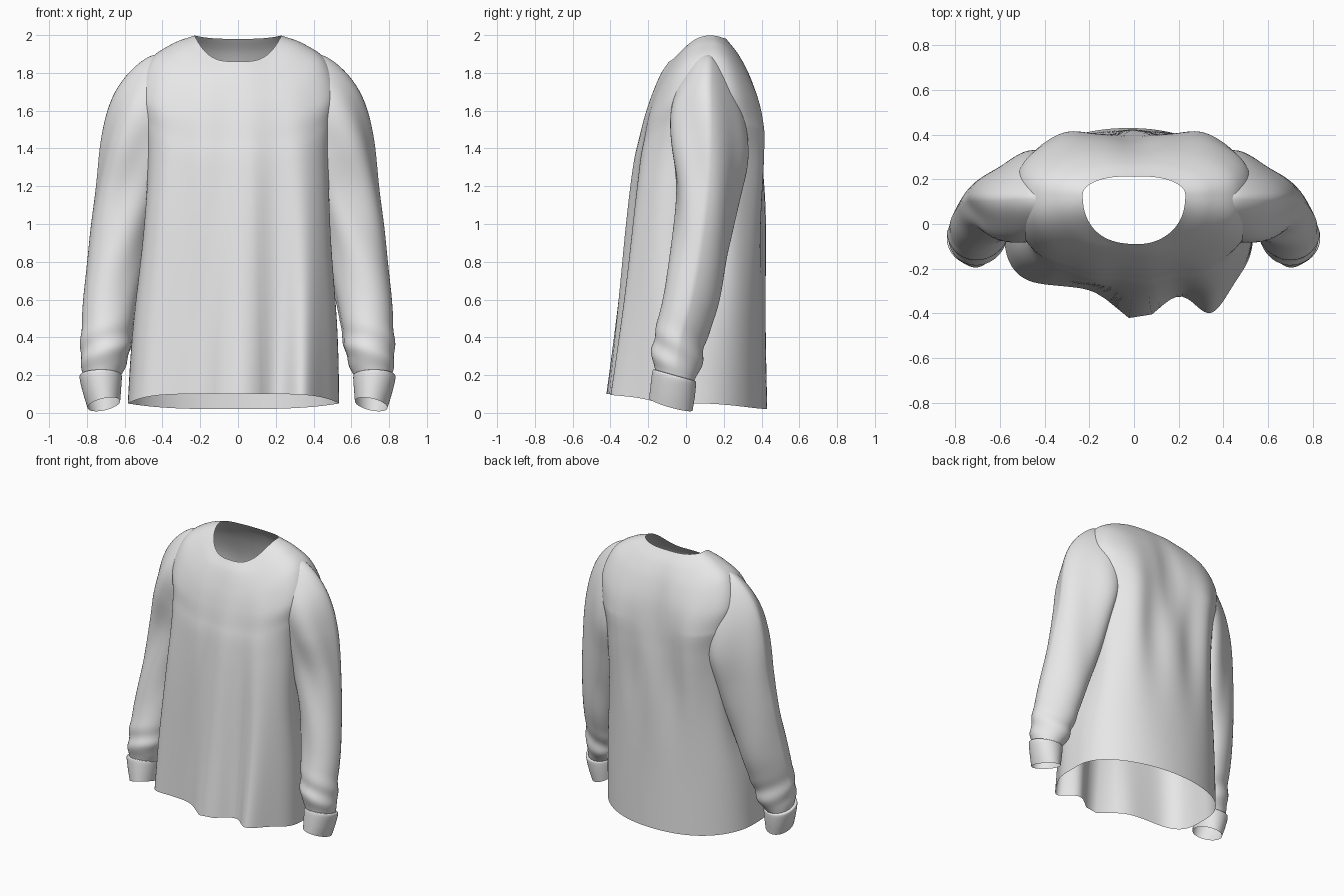
import bpy, bmesh, math
from math import sin, cos, pi, exp
from mathutils import Vector
from mathutils.bvhtree import BVHTree

cube = bpy.data.objects.get("Cube")
if cube:
    bpy.data.objects.remove(cube)

fabric = bpy.data.materials.new("light grey fabric")
fabric.use_nodes = True
GREY = (0.8, 0.8, 0.8, 1)
fabric.diffuse_color = GREY
fabric.node_tree.nodes["Principled BSDF"].inputs["Base Color"].default_value = GREY


def spline(keys, t):
    """Smooth interpolation through a list of key tuples, t from 0 to 1."""
    s = t * (len(keys) - 1)
    i = min(int(s), len(keys) - 2)
    f = s - i
    p1, p2 = Vector(keys[i]), Vector(keys[i + 1])
    p0 = Vector(keys[i - 1]) if i else 2 * p1 - p2
    p3 = Vector(keys[i + 2]) if i + 2 < len(keys) else 2 * p2 - p1
    return p1 + 0.5 * f * (p2 - p0 + f * (2 * p0 - 5 * p1 + 4 * p2 - p3
                                          + f * (3 * (p1 - p2) + p3 - p0)))


def loft(name, point, rows, cols, flip=False):
    """Open tube whose surface is point(t, angle)."""
    verts = [point(r / rows, 2 * pi * c / cols)
             for r in range(rows + 1) for c in range(cols)]
    faces = []
    for r in range(rows):
        for c in range(cols):
            d = (c + 1) % cols
            f = (r * cols + c, r * cols + d, (r + 1) * cols + d, (r + 1) * cols + c)
            faces.append(f[::-1] if flip else f)
    mesh = bpy.data.meshes.new(name)
    mesh.from_pydata(verts, [], faces)
    mesh.materials.append(fabric)
    mesh.shade_smooth()
    obj = bpy.data.objects.new(name, mesh)
    bpy.context.collection.objects.link(obj)
    return obj


def tree_of(obj):
    return BVHTree.FromPolygons([v.co for v in obj.data.vertices],
                                [p.vertices for p in obj.data.polygons])


def open_inside(obj, tree, min_x):
    """Remove the faces of obj that lie hidden inside the other tube."""
    bm = bmesh.new()
    bm.from_mesh(obj.data)
    hidden = []
    for face in bm.faces:
        p = face.calc_center_median()
        co, normal, _, dist = tree.find_nearest(p)
        if abs(p.x) > min_x and (p - co).dot(normal) < -max(.02, .6 * dist):
            hidden.append(face)
    bmesh.ops.delete(bm, geom=hidden, context='FACES')
    bm.to_mesh(obj.data)
    bm.free()


def bump(x, centre, width):
    return exp(-((x - centre) / width) ** 2)


def power(v, e):
    return math.copysign(abs(v) ** e, v)


# Body rings from hem to neck: half width, side y, front y, back y, side z, front z, back z
BODY = [(.56, .05, -.285, .43, .05, .10, .02),
        (.545, .05, -.275, .42, .5, .5, .5),
        (.515, .07, -.265, .415, 1.0, 1.0, 1.0),
        (.495, .09, -.25, .425, 1.35, 1.32, 1.33),
        (.51, .11, -.23, .42, 1.54, 1.46, 1.5),
        (.53, .12, -.21, .395, 1.71, 1.57, 1.65),
        (.465, .125, -.18, .345, 1.87, 1.68, 1.79),
        (.345, .13, -.135, .285, 1.955, 1.79, 1.90),
        (.23, .13, -.09, .22, 1.998, 1.86, 1.98)]


def body_point(t, a):
    hw, ys, yf, yb, zs, zf, zb = spline(BODY, t)
    front = sin(a) < 0
    e = .52 + .36 * t if front else .62 + .34 * abs(2 * t - 1)
    x = hw * power(cos(a), e)
    s = power(sin(a), e)
    side = abs(cos(a)) ** 3
    z = side * zs + (1 - side) * (zf if front else zb)
    y = ys + abs(s) * ((yf if front else yb) - ys)
    # The sides tuck in behind the sleeves
    x *= 1 - .1 * bump(y, .1, .15) * bump(z, .95, .4)
    # Hanging folds: deep at the front hem, soft pleats over the back
    if front:
        fall = max(0, 1 - z / 1.7) ** 1.3
        fold = (.16 * bump(x, .04, .14) + .15 * bump(x, .37, .1)
                + .02 * bump(x, -.5, .12))
        y -= abs(s) * fold * fall
        y -= abs(s) * .006 * sin(26 * x) * bump(z, 1.2, .5)
    else:
        y += abs(s) * .018 * cos(20 * x) * bump(z, 1.2, .45)
        y -= .05 * bump(x, 0, .1) * bump(z, 1.5, .35)
    # The hem hangs off-centre
    x -= .025 * max(0, 1 - z / 1.2)
    return (x, y, z)


body = loft("shirt_body", body_point, 90, 160)

# Sleeve rings from shoulder to wrist: centre x, y, z, half width, half depth, tilt
SLEEVE = [(.27, .125, 1.73, .185, .12, 1.2),
          (.36, .125, 1.66, .245, .17, 1.08),
          (.46, .12, 1.545, .24, .20, .80),
          (.525, .12, 1.38, .205, .20, .42),
          (.575, .11, 1.15, .18, .165, .22),
          (.625, .08, .90, .16, .15, .15),
          (.67, .03, .62, .145, .145, .08),
          (.693, -.03, .40, .132, .135, .03),
          (.705, -.05, .28, .125, .13, 0),
          (.715, -.06, .20, .10, .105, 0)]

CUFF = [(.715, -.06, .20, .10, .105, 0),
        (.722, -.062, .19, .112, .115, 0),
        (.715, -.07, .12, .102, .117, -.1),
        (.705, -.08, .045, .088, .115, -.2)]
SLANT = .28


def sleeve_point(t, a):
    x, y, z, hx, hy, tilt = spline(SLEEVE, t)
    # Creases: long drag folds from the armhole, slouching rolls at the wrist
    r = 1 + (.05 * sin(5 * a + 5 * z) * bump(z, 1.3, .35)
             + .05 * sin(2 * a + 38 * z) * bump(z, .33, .1)
             + .03 * sin(3 * a + 7 * z) * bump(z, .8, .3))
    u, v = r * hx * cos(a), r * hy * sin(a)
    # The back of the sleeve leans in toward the body
    u -= .45 * max(0, v) * (1 - t ** 4)
    return (x + u * cos(tilt), y + v, z + u * sin(tilt) - SLANT * v * t)


def cuff_point(t, a):
    x, y, z, hx, hy, tilt = spline(CUFF, t)
    u, v = hx * cos(a), hy * sin(a)
    return (x + u * cos(tilt), y + v, z + u * sin(tilt) - SLANT * v)


def mirrored(point):
    def other(t, a):
        x, y, z = point(t, a)
        return (-x - .005, y, z)
    return other


# Sleeves and cuffs on both sides, with real armholes where they join the body
body_tree = tree_of(body)
for side, wrap in (("left_", lambda point: point), ("right_", mirrored)):
    flip = side == "left_"
    sleeve = loft(side + "sleeve", wrap(sleeve_point), 100, 72, flip)
    loft(side + "cuff", wrap(cuff_point), 14, 72, flip)
    sleeve_tree = tree_of(sleeve)
    open_inside(sleeve, body_tree, 0)
    open_inside(body, sleeve_tree, .36)
